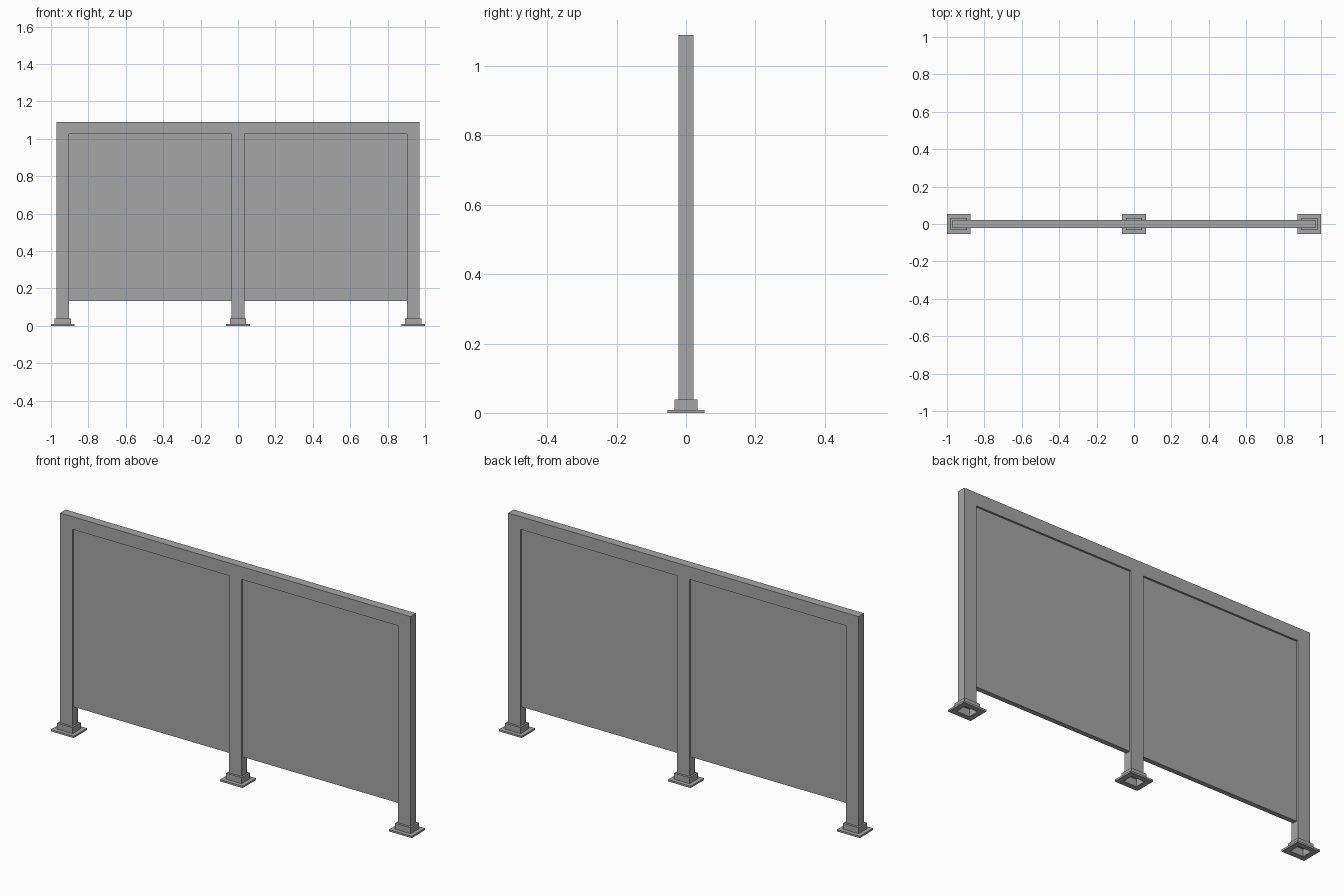
import bpy
import bmesh

cube = bpy.data.objects.get("Cube")
if cube:
    bpy.data.objects.remove(cube, do_unlink=True)

grey = bpy.data.materials.new("grey_metal")
grey.use_nodes = True
colour = (0.38, 0.38, 0.38, 1)
grey.diffuse_color = colour
grey.node_tree.nodes["Principled BSDF"].inputs["Base Color"].default_value = colour

POST_X = 0.937        # outer post centres
POST_HALF = 0.034     # half post width
DEPTH = 0.022         # half frame depth
TOP, RAIL_Z = 1.09, 1.026
FOOT_Z = 0.036        # underside of the posts, inside the collars


def finish(name, bm):
    bmesh.ops.recalc_face_normals(bm, faces=bm.faces)
    mesh = bpy.data.meshes.new(name)
    bm.to_mesh(mesh)
    bm.free()
    mesh.materials.append(grey)
    obj = bpy.data.objects.new(name, mesh)
    bpy.context.collection.objects.link(obj)
    return obj


def extrude_profile(name, points, half_depth):
    """Extrude an x-z outline through the depth of the fence."""
    bm = bmesh.new()
    face = bm.faces.new([bm.verts.new((x, -half_depth, z)) for x, z in points])
    result = bmesh.ops.extrude_face_region(bm, geom=[face], use_keep_orig=True)
    verts = [g for g in result["geom"] if isinstance(g, bmesh.types.BMVert)]
    bmesh.ops.translate(bm, verts=verts, vec=(0, 2 * half_depth, 0))
    return finish(name, bm)


def post_foot(name, x):
    """Hollow stepped foot: loops of (half width, half depth, height)."""
    loops = [(0.036, 0.027, 0.0), (0.063, 0.053, 0.0), (0.063, 0.053, 0.009),
             (0.043, 0.033, 0.009), (0.043, 0.033, 0.039),
             (POST_HALF, DEPTH, 0.039), (POST_HALF, DEPTH, FOOT_Z),
             (0.036, 0.027, FOOT_Z)]
    bm = bmesh.new()
    rings = [[bm.verts.new((x + sx * w, sy * d, z))
              for sx, sy in ((-1, -1), (1, -1), (1, 1), (-1, 1))]
             for w, d, z in loops]
    for i, a in enumerate(rings):
        b = rings[(i + 1) % len(rings)]
        for k in range(4):
            n = (k + 1) % 4
            bm.faces.new((a[k], a[n], b[n], b[k]))
    return finish(name, bm)


# One-piece frame: three posts joined by the top rail
out, inn = POST_X + POST_HALF, POST_X - POST_HALF
half = [(POST_HALF, FOOT_Z), (POST_HALF, RAIL_Z), (inn, RAIL_Z),
        (inn, FOOT_Z), (out, FOOT_Z), (out, TOP)]
outline = half + [(-x, z) for x, z in reversed(half)]
extrude_profile("frame", outline, DEPTH)

# Infill panels, slightly recessed on both sides
for name, side in (("left_panel", 1), ("right_panel", -1)):
    extrude_profile(name, [(side * x, z) for x, z in (
        (POST_HALF, 0.133), (inn, 0.133), (inn, RAIL_Z), (POST_HALF, RAIL_Z))],
        0.012)

# Feet
for name, x in (("right_foot", -POST_X), ("middle_foot", 0), ("left_foot", POST_X)):
    post_foot(name, x)
